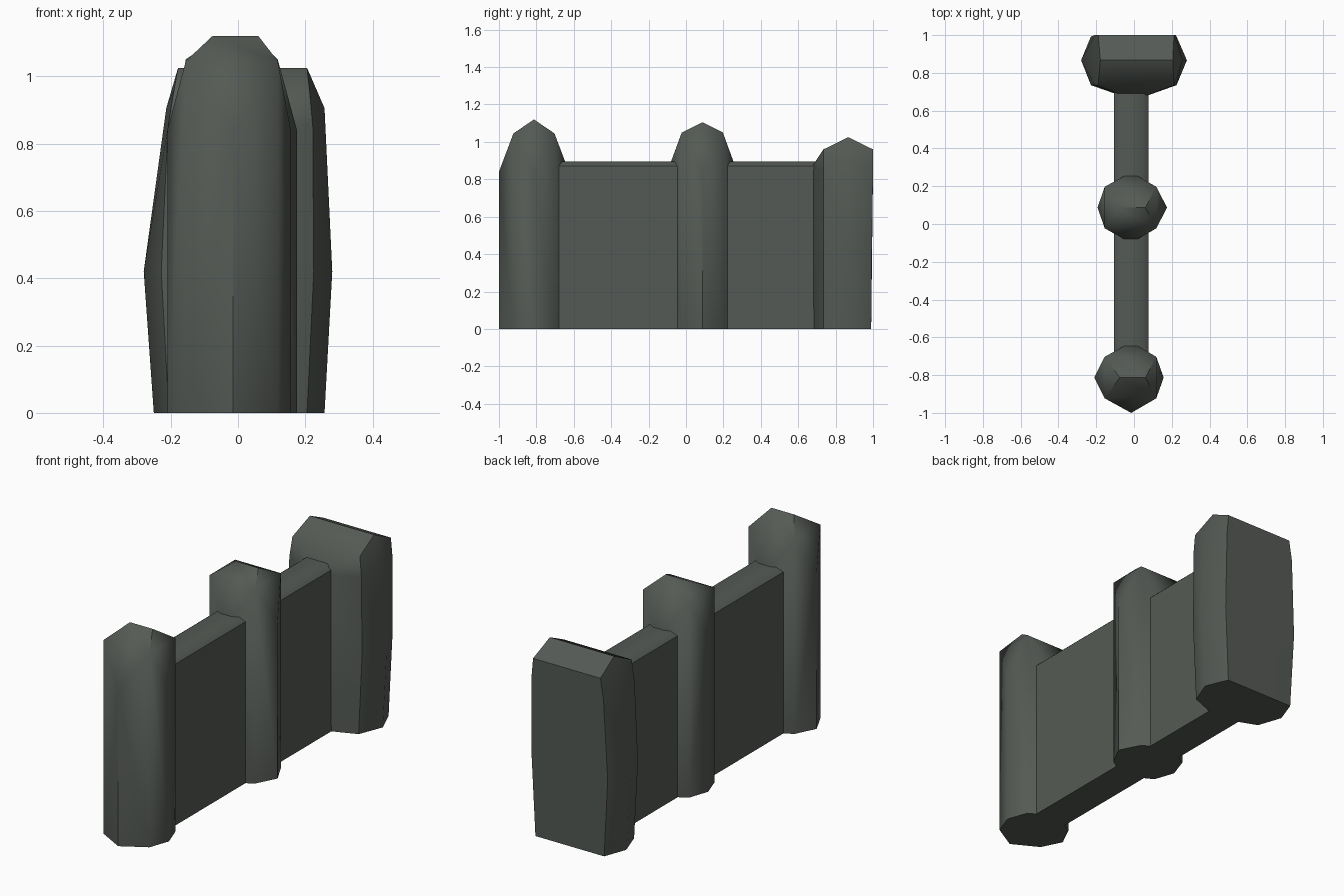
import bpy, bmesh, math

if "Cube" in bpy.data.objects:
    bpy.data.objects.remove(bpy.data.objects["Cube"])

stone = bpy.data.materials.new("dark grey stone")
stone.diffuse_color = (0.09, 0.102, 0.09, 1)
stone.use_nodes = True
stone.node_tree.nodes["Principled BSDF"].inputs["Base Color"].default_value = stone.diffuse_color


def hull(name, points):
    """Convex block through the given points, smooth except at sharp edges."""
    bm = bmesh.new()
    for p in points:
        bm.verts.new(p)
    res = bmesh.ops.convex_hull(bm, input=bm.verts[:])
    loose = [v for v in bm.verts if not v.link_faces]
    bmesh.ops.delete(bm, geom=loose, context='VERTS')
    bmesh.ops.dissolve_limit(bm, angle_limit=math.radians(1),
                             verts=bm.verts[:], edges=bm.edges[:])
    bmesh.ops.recalc_face_normals(bm, faces=bm.faces[:])
    me = bpy.data.meshes.new(name)
    bm.to_mesh(me)
    bm.free()
    me.materials.append(stone)
    ob = bpy.data.objects.new(name, me)
    bpy.context.collection.objects.link(ob)
    bpy.ops.object.select_all(action='DESELECT')
    ob.select_set(True)
    bpy.context.view_layer.objects.active = ob
    bpy.ops.object.shade_smooth_by_angle(angle=math.radians(45))
    return ob


def post(name, cy, side_l, side_r, shoulder, peak):
    """Eight-sided post: pointed sides stop at 0.84, pitched cap on top."""
    cx, reach = -0.015, 0.187
    pts = []
    for x in (-0.155, 0.118):
        for y in (cy - 0.11, cy + 0.11):
            pts += [(x, y, 0), (x, y, shoulder)]
    for x, y in ((side_l, cy), (side_r, cy), (cx, cy - reach), (cx, cy + reach)):
        pts += [(x, y, 0), (x, y, 0.84)]
    pts += [(-0.075, cy, peak), (0.06, cy, peak)]
    hull(name, pts)


# narrow posts
post("front_post", -0.813, -0.21, 0.157, 1.045, 1.12)
post("middle_post", 0.087, -0.193, 0.175, 1.05, 1.105)

# wide back post with bulging sides
pts = [(-0.178, 0.867, 1.025), (0.205, 0.867, 1.025)]
for z, left, right in ((0, -0.25, 0.257), (0.42, -0.28, 0.28), (0.905, -0.213, 0.257)):
    pts += [(left, 0.867, z), (right, 0.867, z)]
for z, left, right, back in ((0, -0.205, 0.205, 0.99), (0.42, -0.228, 0.225, 0.993),
                             (0.85, -0.208, 0.222, 1.0), (0.96, -0.19, 0.212, 1.0)):
    for x in (left, right):
        pts += [(x, 0.735, z), (x, back, z)]
pts += [(0, 0.655, 0), (0, 0.655, 0.84)]
hull("back_post", pts)

# wall panels running between the posts
for name, y0, y1 in (("front_wall", -0.78, 0.09), ("back_wall", 0.09, 0.85)):
    pts = []
    for y in (y0, y1):
        for x, z in ((-0.107, 0), (0.077, 0), (-0.107, 0.87), (0.077, 0.87),
                     (-0.075, 0.895), (0.05, 0.895)):
            pts.append((x, y, z))
    hull(name, pts)
